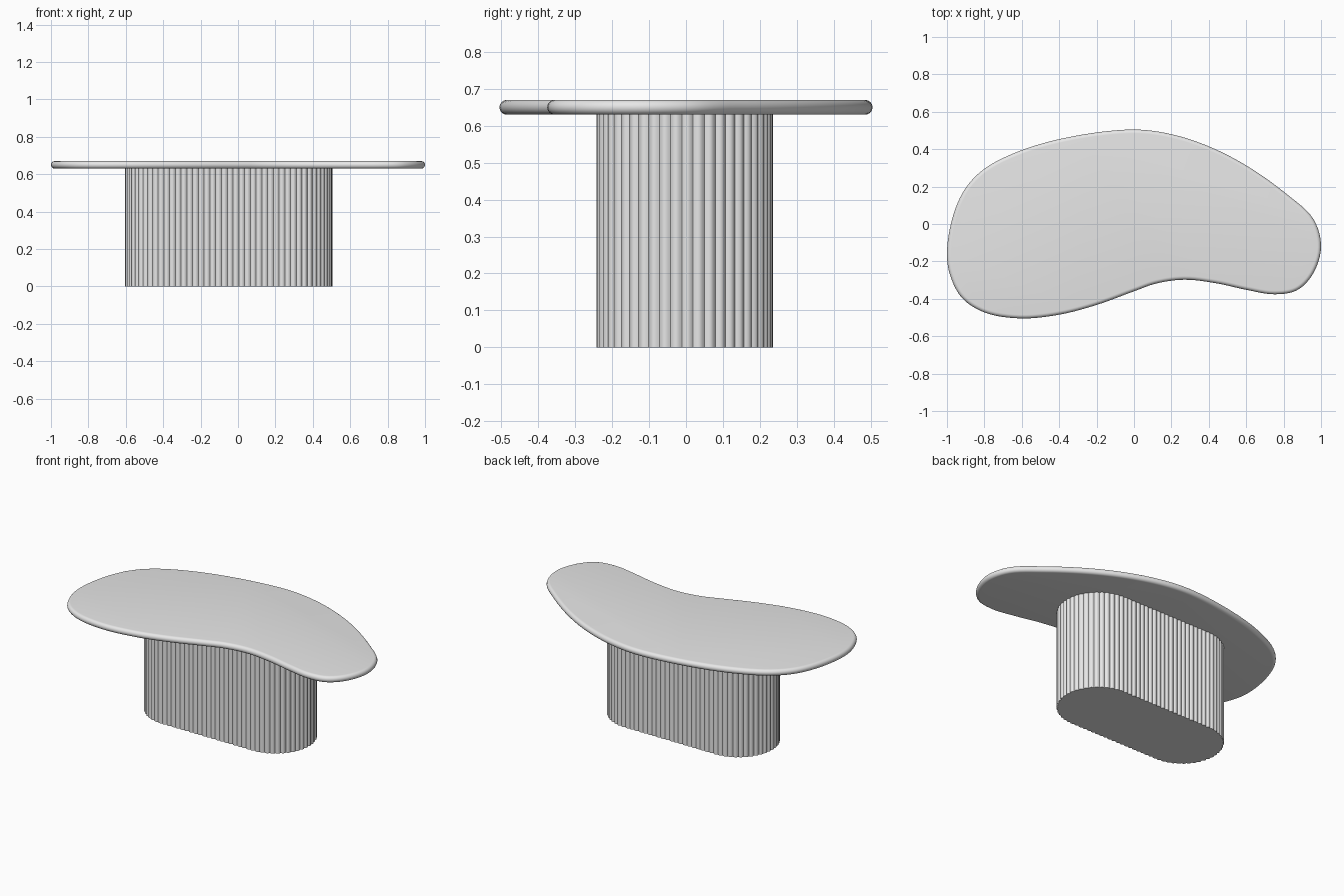
import bpy, bmesh, math
from mathutils import Vector

if "Cube" in bpy.data.objects:
    bpy.data.objects.remove(bpy.data.objects["Cube"])

mat = bpy.data.materials.new("light grey")
mat.diffuse_color = (0.8, 0.8, 0.8, 1)
mat.use_nodes = True
mat.node_tree.nodes["Principled BSDF"].inputs["Base Color"].default_value = mat.diffuse_color


def loft(name, rings):
    """Skin closed rings of equal length, cap both ends, smooth below 35 degrees."""
    bm = bmesh.new()
    loops = [[bm.verts.new(p) for p in ring] for ring in rings]
    n = len(loops[0])
    for a, b in zip(loops, loops[1:]):
        for i in range(n):
            j = (i + 1) % n
            bm.faces.new((a[i], a[j], b[j], b[i]))
    bm.faces.new(loops[0][::-1])
    bm.faces.new(loops[-1])
    bmesh.ops.recalc_face_normals(bm, faces=bm.faces[:])
    for f in bm.faces:
        f.smooth = True
    for e in bm.edges:
        e.smooth = e.calc_face_angle(0) < math.radians(35)
    me = bpy.data.meshes.new(name)
    bm.to_mesh(me)
    bm.free()
    me.materials.append(mat)
    ob = bpy.data.objects.new(name, me)
    bpy.context.collection.objects.link(ob)
    return ob


def closed_spline(pts, steps):
    """Closed Catmull-Rom curve (centripetal) through the points."""
    out, n = [], len(pts)
    for i in range(n):
        p = [Vector(pts[(i + k) % n]) for k in (-1, 0, 1, 2)]
        t = [0.0]
        for a, b in zip(p, p[1:]):
            t.append(t[-1] + math.sqrt((b - a).length))

        def mix(a, b, ta, tb, u):
            return a * ((tb - u) / (tb - ta)) + b * ((u - ta) / (tb - ta))
        for s in range(steps):
            u = t[1] + (t[2] - t[1]) * s / steps
            a = [mix(p[k], p[k + 1], t[k], t[k + 1], u) for k in range(3)]
            b = [mix(a[k], a[k + 1], t[k], t[k + 2], u) for k in range(2)]
            out.append(mix(b[0], b[1], t[1], t[2], u))
    return out


# Kidney-shaped top, outline counter-clockwise from the back
outline = [(0, .51), (-.32, .475), (-.6, .4), (-.8, .3), (-.905, .19), (-.97, .04),
           (-1, -.15), (-.983, -.27), (-.92, -.39), (-.8, -.468), (-.61, -.5),
           (-.4, -.48), (-.2, -.428), (0, -.355), (.12, -.313), (.27, -.293),
           (.44, -.312), (.6, -.347), (.75, -.371), (.87, -.35), (.955, -.265),
           (1, -.12), (.96, .03), (.81, .17), (.6, .318), (.4, .42), (.2, .485)]
curve = closed_spline(outline, 6)
xs, ys = [p.x for p in curve], [p.y for p in curve]
curve = [Vector((2 * (p.x - min(xs)) / (max(xs) - min(xs)) - 1,
                 1.01 * (p.y - min(ys)) / (max(ys) - min(ys)) - .505)) for p in curve]
normals = []
for i in range(len(curve)):
    d = (curve[(i + 1) % len(curve)] - curve[i - 1]).normalized()
    normals.append(Vector((d.y, -d.x)))

# Bullnose edge: half-round profile swept around the outline
r, mid, rings = 0.02, 0.65, []
for k in range(13):
    a = -math.pi / 2 + math.pi * k / 12
    inset = r * (1 - math.cos(a))
    rings.append([(p.x - n.x * inset, p.y - n.y * inset, mid + r * math.sin(a))
                  for p, n in zip(curve, normals)])
loft("table_top", rings)

# Fluted stadium-shaped base
cx, cy, half_x, radius = -0.05, -0.004, 0.555, 0.239
depth, ribs, seg = 0.008, 88, 6
core = radius - depth
straight = 2 * (half_x - radius)
arc = math.pi * core
total = 2 * (straight + arc)


def stadium(s):
    """Point and outward normal at distance s along the core outline."""
    side = 1 if s < straight + arc else -1
    s = s % (straight + arc)
    if s < straight:
        p, n = Vector((s - straight / 2, -core)), Vector((0, -1))
    else:
        a = (s - straight) / core - math.pi / 2
        n = Vector((math.cos(a), math.sin(a)))
        p = Vector((straight / 2, 0)) + n * core
    return p * side, n * side


section = []
for i in range(ribs * seg):
    p, n = stadium(total * i / (ribs * seg))
    section.append(p + n * depth * math.sin(math.pi * (i % seg) / seg))
loft("fluted_base", [[(p.x + cx, p.y + cy, z) for p in section] for z in (0, 0.632)])
